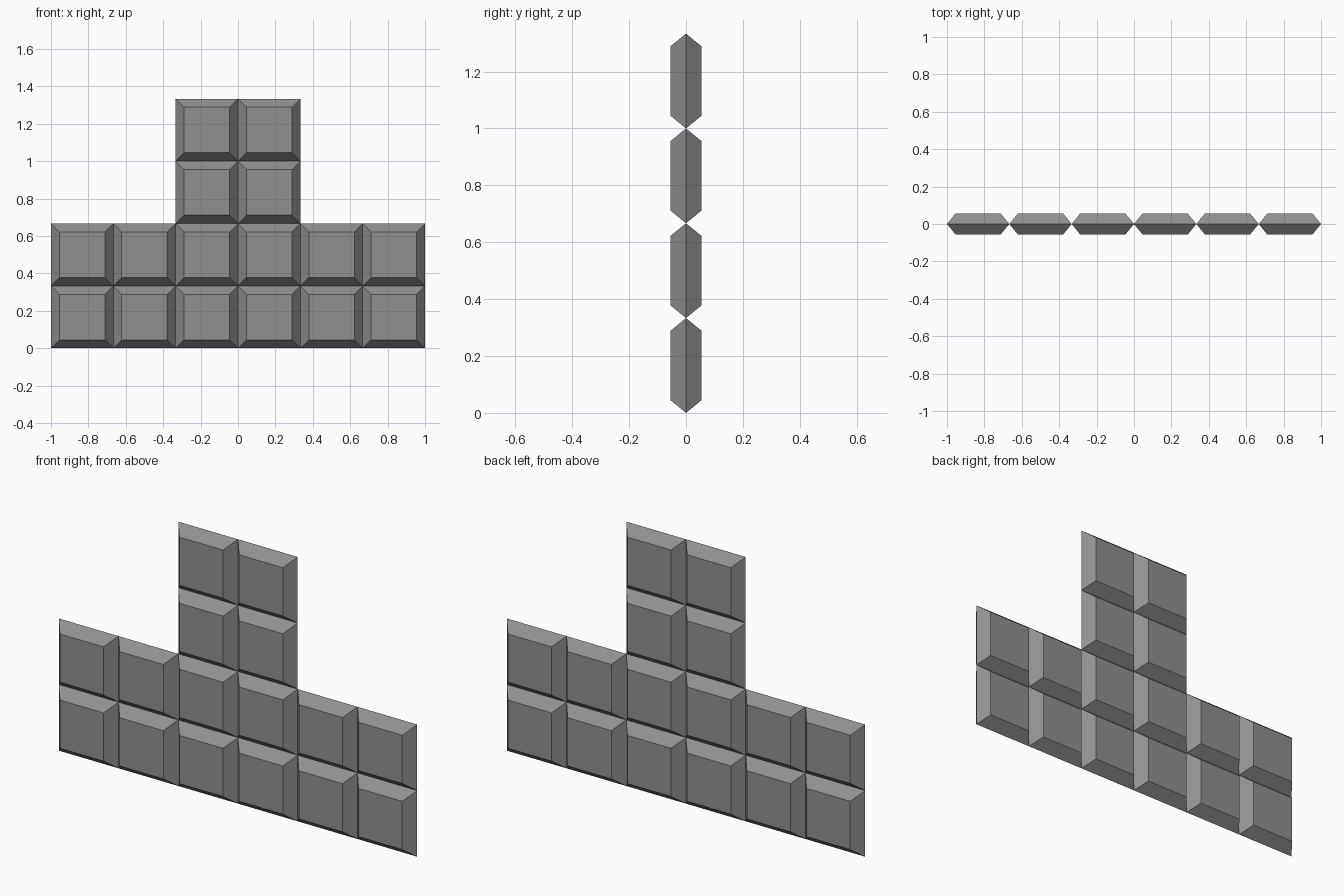
import bpy
import bmesh

if "Cube" in bpy.data.objects:
    bpy.data.objects.remove(bpy.data.objects["Cube"], do_unlink=True)

TILE = 1 / 3      # side of one square tile
BEVEL = 0.045     # width of the sloped rim
DEPTH = 0.055     # half thickness

grey = bpy.data.materials.new("stone_grey")
grey.use_nodes = True
colour = (0.28, 0.28, 0.28, 1)
grey.diffuse_color = colour
grey.node_tree.nodes["Principled BSDF"].inputs["Base Color"].default_value = colour


def square(bm, half, y):
    """Ring of four corners in the xz plane."""
    corners = ((-1, -1), (1, -1), (1, 1), (-1, 1))
    return [bm.verts.new((sx * half, y, sz * half)) for sx, sz in corners]


def make_tile_mesh():
    """Square tile with a sharp rim, sloping to a flat front and back."""
    bm = bmesh.new()
    rings = [square(bm, TILE / 2 - BEVEL, -DEPTH),
             square(bm, TILE / 2, 0),
             square(bm, TILE / 2 - BEVEL, DEPTH)]
    bm.faces.new(rings[0])
    bm.faces.new(rings[2])
    for a, b in zip(rings, rings[1:]):
        for i in range(4):
            j = (i + 1) % 4
            bm.faces.new((a[i], a[j], b[j], b[i]))
    bmesh.ops.recalc_face_normals(bm, faces=bm.faces)
    mesh = bpy.data.meshes.new("bevelled_tile")
    bm.to_mesh(mesh)
    bm.free()
    mesh.materials.append(grey)
    return mesh


# Wide base of two rows, narrow tower of two rows
tile_mesh = make_tile_mesh()
for row, count in enumerate((6, 6, 2, 2)):
    part = "base_tile" if count == 6 else "tower_tile"
    for col in range(count):
        tile = bpy.data.objects.new(f"{part}_row{row + 1}_{col + 1}", tile_mesh)
        tile.location = ((col - (count - 1) / 2) * TILE, 0, (row + 0.5) * TILE)
        bpy.context.collection.objects.link(tile)
